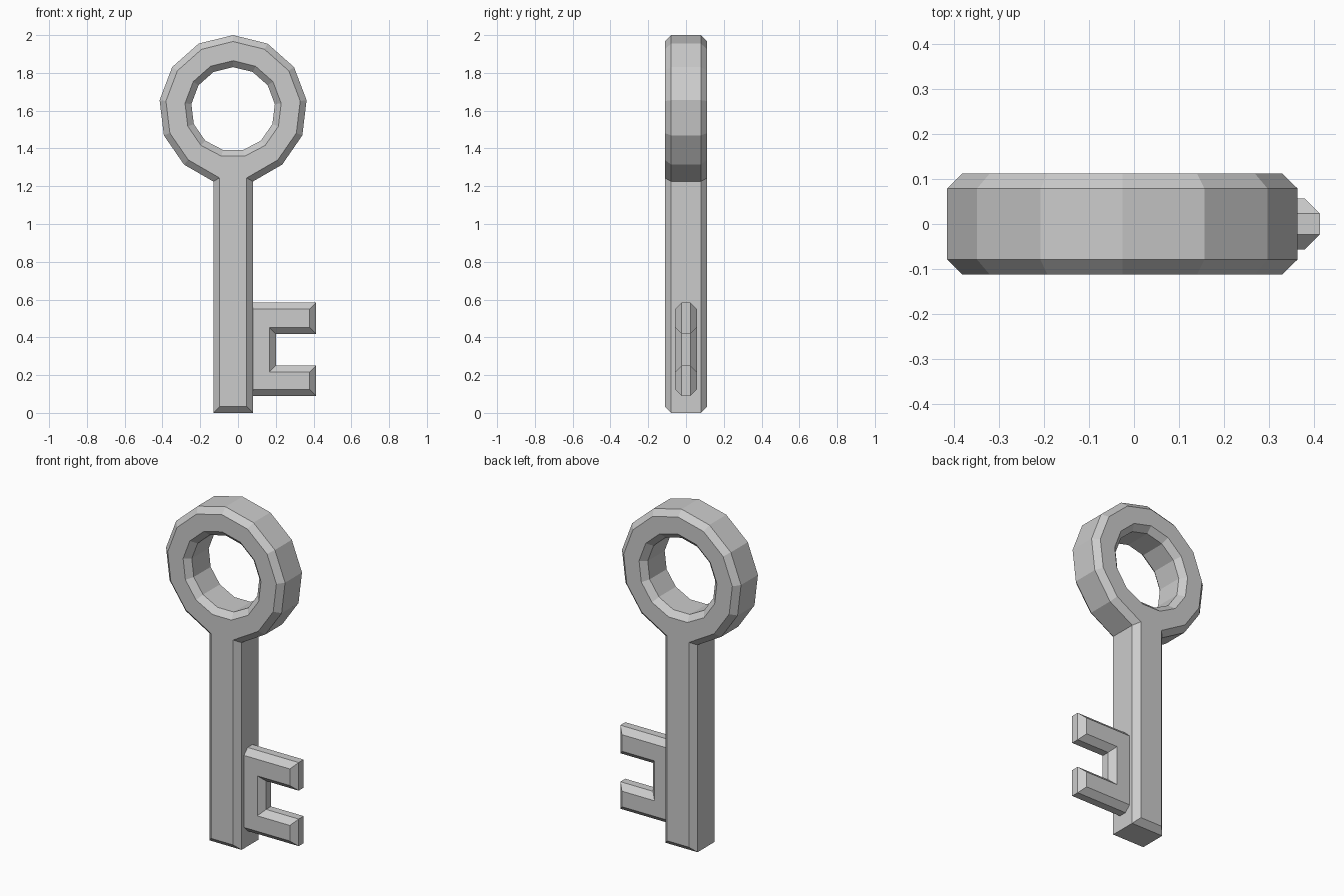
import bpy, bmesh
from math import sin, cos, tau
from mathutils import Vector

if "Cube" in bpy.data.objects:
    bpy.data.objects.remove(bpy.data.objects["Cube"])

CX, CZ, SIDES = -0.026, 1.608, 13


def ring_point(i, r):
    a = i * tau / SIDES
    return (CX + r * sin(a), CZ + r * cos(a))


def inset(points, d):
    """Mitred offset to the left of the travel direction."""
    pts = [Vector(p) for p in points]
    out = []
    for i, p in enumerate(pts):
        a = (p - pts[i - 1]).normalized()
        b = (pts[(i + 1) % len(pts)] - p).normalized()
        na, nb = Vector((-a.y, a.x)), Vector((-b.y, b.x))
        out.append(p + (na + nb) * d / (1 + na.dot(nb)))
    return out


def chamfered_plate(name, loops, depth, d):
    """Extrude xz outlines (holes run clockwise) along y with chamfered rims."""
    bm = bmesh.new()
    caps = ([], [])
    for loop in loops:
        small = inset(loop, d)
        layers = [(small, -depth), (loop, d - depth), (loop, depth - d), (small, depth)]
        rings = [[bm.verts.new((p[0], y, p[1])) for p in pts] for pts, y in layers]
        n = len(loop)
        for lo, hi in zip(rings, rings[1:]):
            for i in range(n):
                j = (i + 1) % n
                bm.faces.new((lo[i], lo[j], hi[j], hi[i]))
        for cap, ring in zip(caps, (rings[0], rings[-1])):
            cap += [bm.edges.get((ring[i], ring[i - 1])) for i in range(n)]
    for cap, ny in zip(caps, (-1, 1)):
        bmesh.ops.triangle_fill(bm, edges=cap, use_beauty=True, normal=(0, ny, 0))
    bmesh.ops.recalc_face_normals(bm, faces=bm.faces)
    mesh = bpy.data.meshes.new(name)
    bm.to_mesh(mesh)
    bm.free()
    obj = bpy.data.objects.new(name, mesh)
    bpy.context.collection.objects.link(obj)
    return obj


# Bow ring and shaft share one outline
W, NECK = 0.105, 1.225
outline = [(CX - W, 0), (CX + W, 0), (CX + W, NECK)]
outline += [ring_point(i, 0.392) for i in range(5, -6, -1)]
outline += [(CX - W, NECK)]
hole = [ring_point(i, 0.2225) for i in range(SIDES)]
chamfered_plate("bow_and_shaft", [outline, hole], 0.112, 0.033)

# Two-toothed bit, its root buried in the shaft
bit = [(0.03, 0.09), (0.413, 0.09), (0.413, 0.25), (0.2, 0.25),
       (0.2, 0.418), (0.413, 0.418), (0.413, 0.584), (0.03, 0.584)]
chamfered_plate("bit", [bit], 0.057, 0.034)
